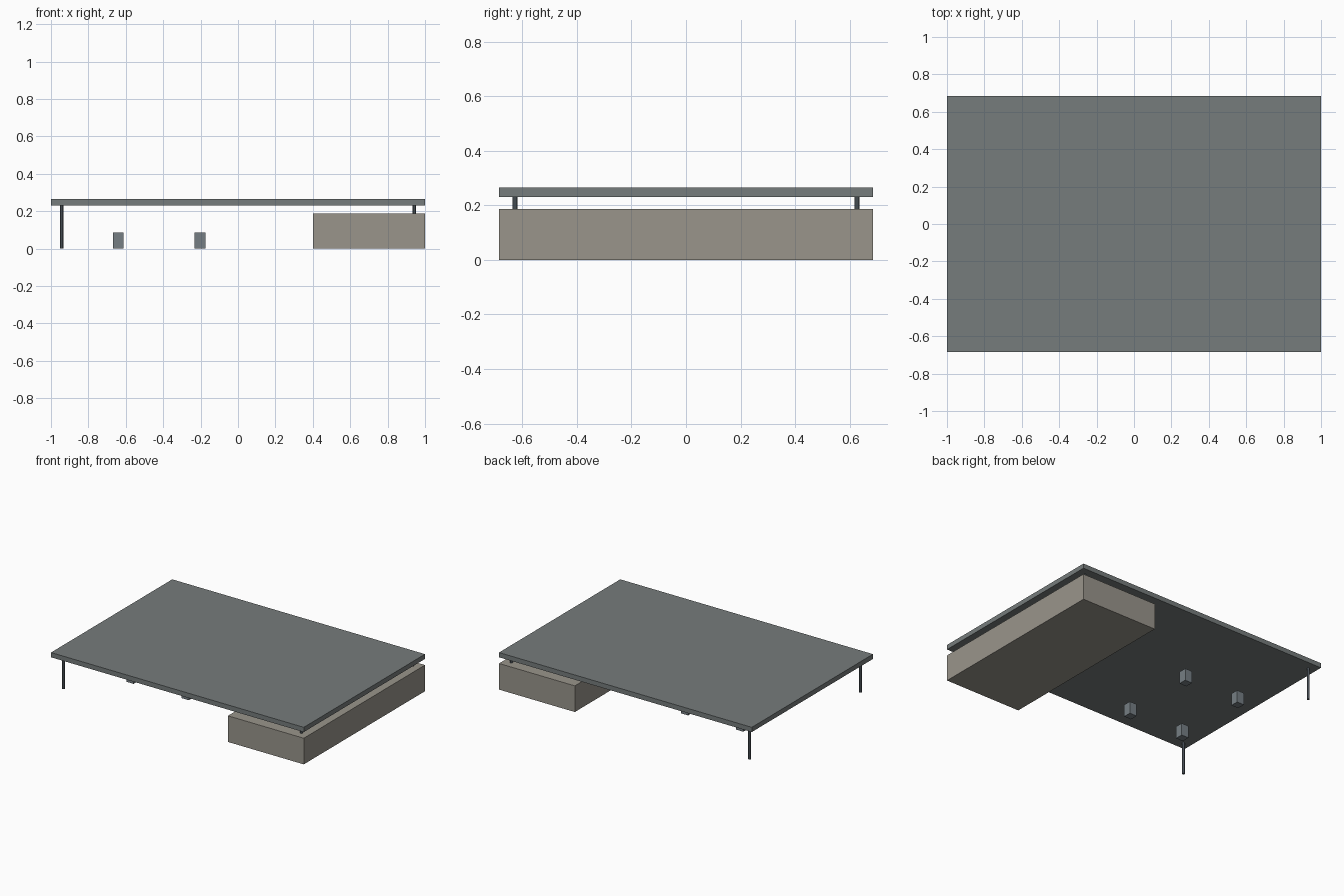
import bpy
import math

if "Cube" in bpy.data.objects:
    bpy.data.objects.remove(bpy.data.objects["Cube"])


def material(name, rgb):
    m = bpy.data.materials.new(name)
    m.diffuse_color = (*rgb, 1)
    m.use_nodes = True
    m.node_tree.nodes["Principled BSDF"].inputs["Base Color"].default_value = m.diffuse_color
    return m


ROOF = material("slate", (0.18, 0.20, 0.20))
STONE = material("stone", (0.32, 0.30, 0.26))
METAL = material("metal", (0.10, 0.12, 0.14))
STOOL = material("stool_grey", (0.18, 0.21, 0.23))


def box(name, x, y, z, mat):
    """Box from (min, max) ranges on each axis."""
    bpy.ops.mesh.primitive_cube_add(
        size=1, location=[(r[0] + r[1]) / 2 for r in (x, y, z)])
    o = bpy.context.object
    o.name = name
    o.scale = [r[1] - r[0] for r in (x, y, z)]
    bpy.ops.object.transform_apply(location=False, rotation=False, scale=True)
    o.data.materials.append(mat)


def post(name, x, y, z0, z1):
    bpy.ops.mesh.primitive_cylinder_add(
        vertices=8, radius=0.0095, depth=z1 - z0, location=(x, y, (z0 + z1) / 2),
        rotation=(0, 0, math.pi / 8))
    o = bpy.context.object
    o.name = name
    o.data.materials.append(METAL)


# Flat roof and the solid block beneath one end
box("roof_slab", (-1, 1), (-0.685, 0.685), (0.231, 0.265), ROOF)
box("stone_block", (0.4, 1), (-0.685, 0.685), (0, 0.187), STONE)

# Corner posts: tall at the open end, short ones on the block
for side, y in (("front", -0.627), ("back", 0.627)):
    post(f"tall_post_{side}", -0.942, y, 0, 0.231)
    post(f"short_post_{side}", 0.942, y, 0.187, 0.231)

# Small blocks standing under the open roof
h = 0.0285
for i, x in enumerate((-0.64, -0.203)):
    for side, y in (("front", -0.278), ("back", 0.278)):
        box(f"stool_{side}_{i + 1}", (x - h, x + h), (y - h, y + h), (0, 0.087), STOOL)
